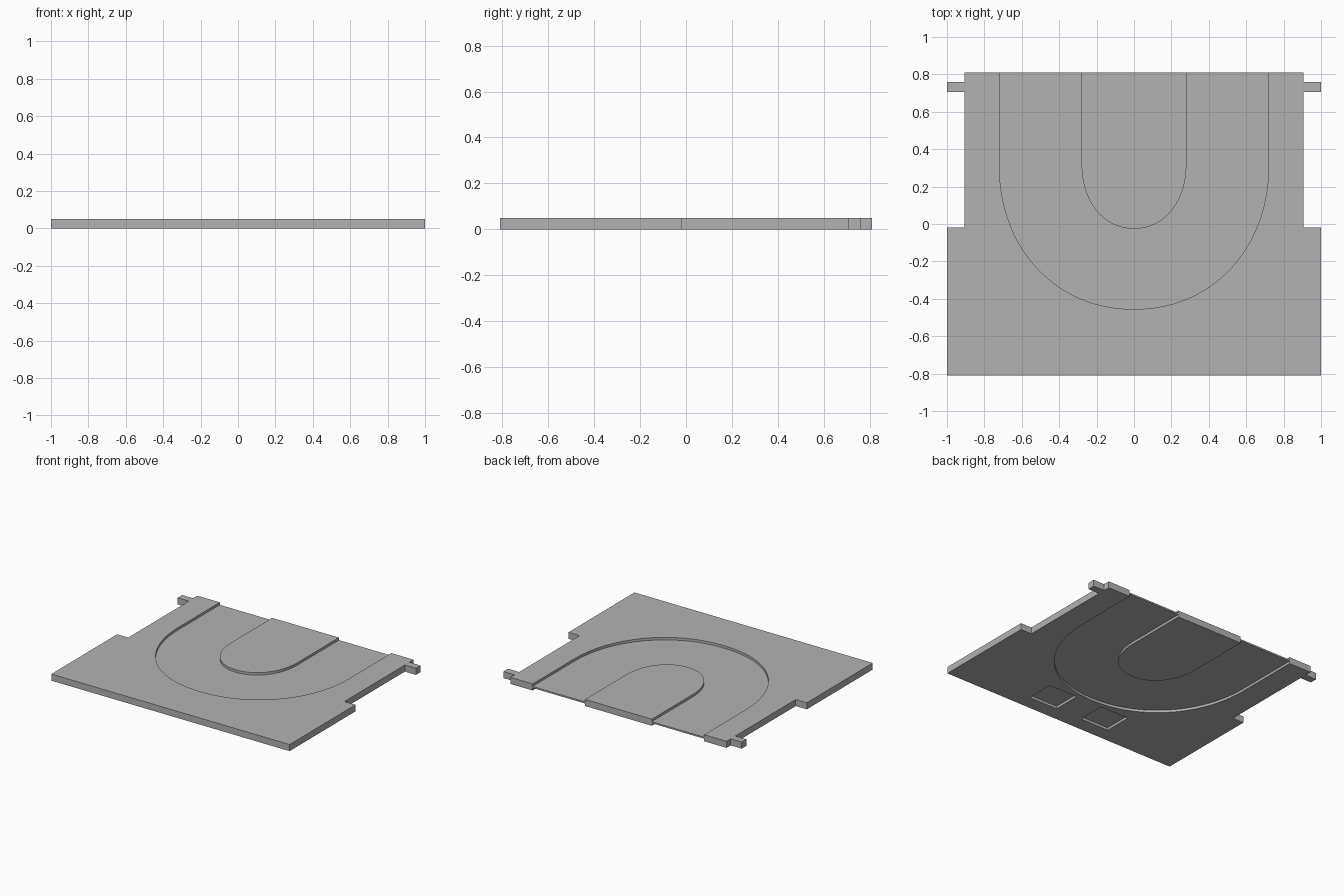
import bpy, bmesh

THICK = 0.05      # plate thickness
DEPTH = 0.019     # depth of the recesses
BACK = 0.81       # back edge

cube = bpy.data.objects.get("Cube")
if cube:
    bpy.data.objects.remove(cube, do_unlink=True)

grey = bpy.data.materials.new("plain_grey")
grey.use_nodes = True
colour = (0.45, 0.45, 0.45, 1)
grey.diffuse_color = colour
grey.node_tree.nodes["Principled BSDF"].inputs["Base Color"].default_value = colour


def prism(name, outline, z0, z1):
    """Extrude a flat outline between two heights."""
    bm = bmesh.new()
    face = bm.faces.new([bm.verts.new((x, y, z0)) for x, y in outline])
    top = bmesh.ops.extrude_face_region(bm, geom=[face])["geom"]
    verts = [v for v in top if isinstance(v, bmesh.types.BMVert)]
    bmesh.ops.translate(bm, verts=verts, vec=(0, 0, z1 - z0))
    bmesh.ops.recalc_face_normals(bm, faces=bm.faces)
    mesh = bpy.data.meshes.new(name)
    bm.to_mesh(mesh)
    bm.free()
    mesh.materials.append(grey)
    obj = bpy.data.objects.new(name, mesh)
    bpy.context.collection.objects.link(obj)
    return obj


def arch(half_width, front, end, steps=40, start=0.32, power=2.1):
    """U-shaped line, open to the back, from +x round to -x."""
    half = []
    for i in range(steps + 1):
        # even spacing near both ends of the quarter curve
        t = i / steps
        u = (1 - t) / ((1 - t) ** power + t ** power) ** (1 / power)
        v = t / ((1 - t) ** power + t ** power) ** (1 / power)
        half.append((half_width * u, start - (start - front) * v))
    half.insert(0, (half_width, end))
    return half + [(-x, y) for x, y in reversed(half[:-1])]


# Plate with wide front shoulders and two small side tabs at the back
side = [(1, -BACK), (1, -0.02), (0.907, -0.02), (0.907, 0.705),
        (1, 0.705), (1, 0.76), (0.907, 0.76), (0.907, BACK)]
plate = prism("grooved_plate", side + [(-x, y) for x, y in reversed(side)], 0, THICK)

# U-shaped groove on both faces
groove = arch(0.72, -0.455, BACK + 0.1) + arch(0.28, -0.025, BACK + 0.1)[::-1]
cutters = [prism("groove_cutter_top", groove, THICK - DEPTH, THICK + 0.1),
           prism("groove_cutter_bottom", groove, -0.1, DEPTH)]

# Two square pockets underneath
for s, label in ((1, "left"), (-1, "right")):
    square = [(s * 0.11, -0.70), (s * 0.35, -0.70), (s * 0.35, -0.485), (s * 0.11, -0.485)]
    cutters.append(prism("pocket_cutter_" + label, square, -0.1, DEPTH))

for cutter in cutters:
    cutter.hide_render = True
    mod = plate.modifiers.new(cutter.name, "BOOLEAN")
    mod.operation = "DIFFERENCE"
    mod.solver = "EXACT"
    mod.object = cutter

# Bake the cuts and drop the cutters
bpy.context.view_layer.update()
evaluated = plate.evaluated_get(bpy.context.evaluated_depsgraph_get())
finished = bpy.data.meshes.new_from_object(evaluated)
plate.modifiers.clear()
plate.data = finished
for cutter in cutters:
    bpy.data.objects.remove(cutter, do_unlink=True)

# Smooth the curved groove walls, keep edges sharp
bpy.context.view_layer.objects.active = plate
plate.select_set(True)
bpy.ops.object.shade_smooth_by_angle(angle=0.5)
